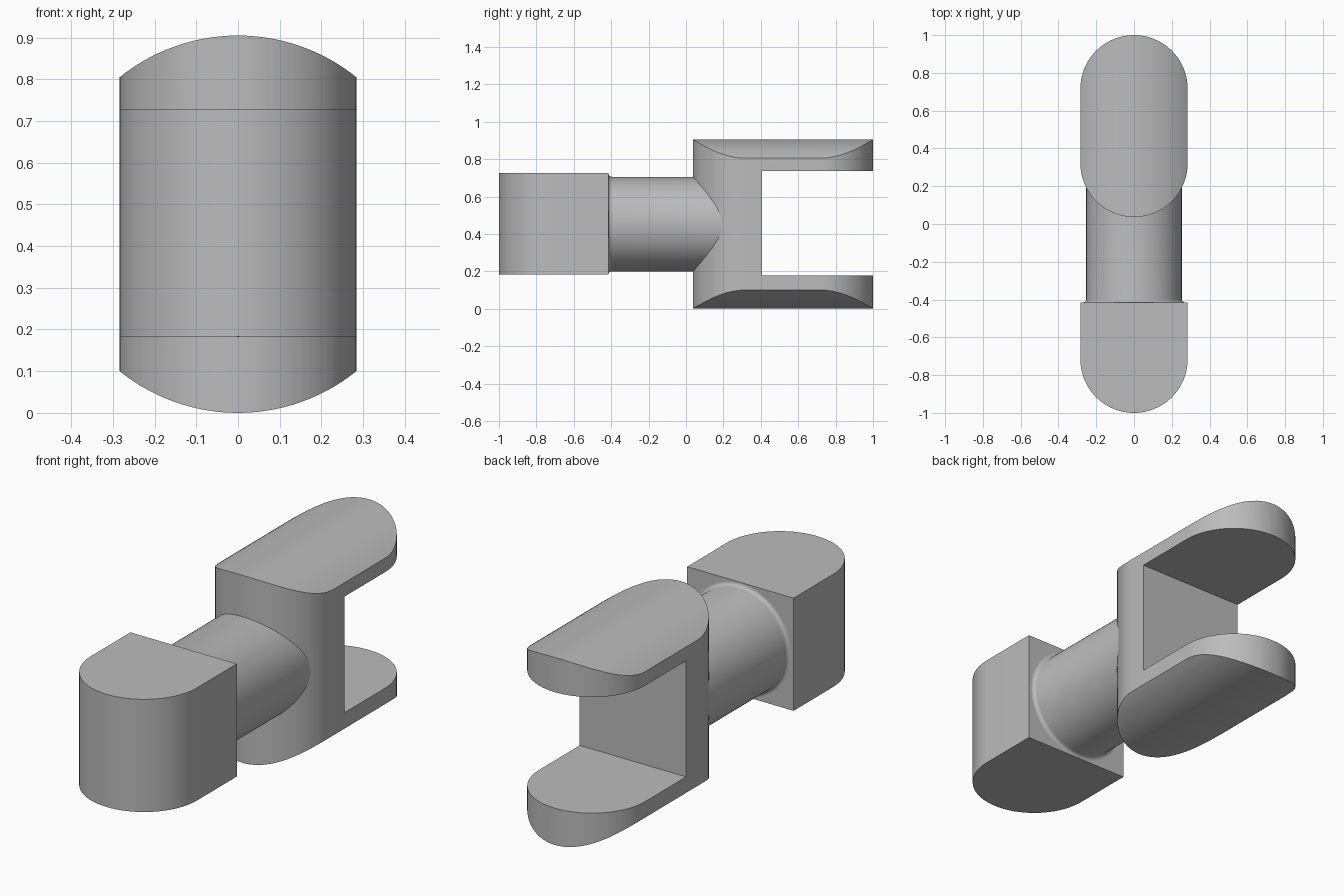
import bpy, bmesh, math
from mathutils import Matrix

cube = bpy.data.objects.get("Cube")
if cube:
    bpy.data.objects.remove(cube, do_unlink=True)

MID = 0.4525      # height of the shared centre line
HALF = 0.284      # half width of the rounded bodies

grey = bpy.data.materials.new("plain grey")
grey.use_nodes = True
COLOUR = (0.5, 0.5, 0.5, 1)
grey.diffuse_color = COLOUR
grey.node_tree.nodes["Principled BSDF"].inputs["Base Color"].default_value = COLOUR


def make_object(name, bm):
    bmesh.ops.recalc_face_normals(bm, faces=bm.faces)
    mesh = bpy.data.meshes.new(name)
    bm.to_mesh(mesh)
    bm.free()
    mesh.materials.append(grey)
    obj = bpy.data.objects.new(name, mesh)
    bpy.context.collection.objects.link(obj)
    return obj


def arc(cy, start, steps=40):
    """Half circle of radius HALF, counter-clockwise from the start angle."""
    return [(HALF * math.cos(start + math.pi * i / steps),
             cy + HALF * math.sin(start + math.pi * i / steps)) for i in range(steps + 1)]


def prism(name, outline, z0, z1):
    bm = bmesh.new()
    base = bm.faces.new([bm.verts.new((x, y, z0)) for x, y in outline])
    ext = bmesh.ops.extrude_face_region(bm, geom=[base])
    top = [v for v in ext["geom"] if isinstance(v, bmesh.types.BMVert)]
    bmesh.ops.translate(bm, verts=top, vec=(0, 0, z1 - z0))
    return make_object(name, bm)


def lathe_y(name, profile, steps=96):
    """Closed turned solid about the centre line, from (radius, y) points."""
    bm = bmesh.new()
    rings = [[bm.verts.new((r * math.cos(2 * math.pi * i / steps), y,
                            MID + r * math.sin(2 * math.pi * i / steps)))
              for i in range(steps)] for r, y in profile]
    for a, b in zip(rings, rings[1:]):
        for i in range(steps):
            j = (i + 1) % steps
            bm.faces.new((a[i], a[j], b[j], b[i]))
    bm.faces.new(rings[0])
    bm.faces.new(rings[-1])
    return make_object(name, bm)


def cut(obj, tool, operation):
    mod = obj.modifiers.new(operation.lower(), "BOOLEAN")
    mod.operation, mod.object, mod.solver = operation, tool, "EXACT"
    bpy.context.view_layer.objects.active = obj
    bpy.ops.object.modifier_apply(modifier=mod.name)
    bpy.data.objects.remove(tool, do_unlink=True)


# Fork: rounded upright, domed top and bottom, with an open slot at the back
fork = prism("fork", arc(0.716, 0) + arc(0.321, math.pi), -0.1, 1.0)
cut(fork, lathe_y("dome_cutter", [(MID, -0.2), (MID, 1.2)], 128), "INTERSECT")
bm = bmesh.new()
bmesh.ops.create_cube(bm, size=1, matrix=Matrix.Translation((0, 0.905, 0.4575))
                      @ Matrix.Diagonal((1, 1, 0.56, 1)))
cut(fork, make_object("slot_cutter", bm), "DIFFERENCE")

# Head block: flat at the rear, half round at the front
head = prism("head_block", arc(-1 + HALF, math.pi) + [(HALF, -0.415), (-HALF, -0.415)],
             0.183, 0.727)

# Shaft joining the two, with a small fillet against the head
fillet = [(0.27 - 0.017 * math.sin(t * math.pi / 10),
           -0.398 - 0.017 * math.cos(t * math.pi / 10)) for t in range(6)]
shaft = lathe_y("shaft", [(0.27, -0.43)] + fillet + [(0.253, 0.3)])

# Smooth curved walls, crisp edges
for obj in (fork, head, shaft):
    bpy.ops.object.select_all(action="DESELECT")
    obj.select_set(True)
    bpy.context.view_layer.objects.active = obj
    bpy.ops.object.shade_smooth_by_angle(angle=math.radians(30))
